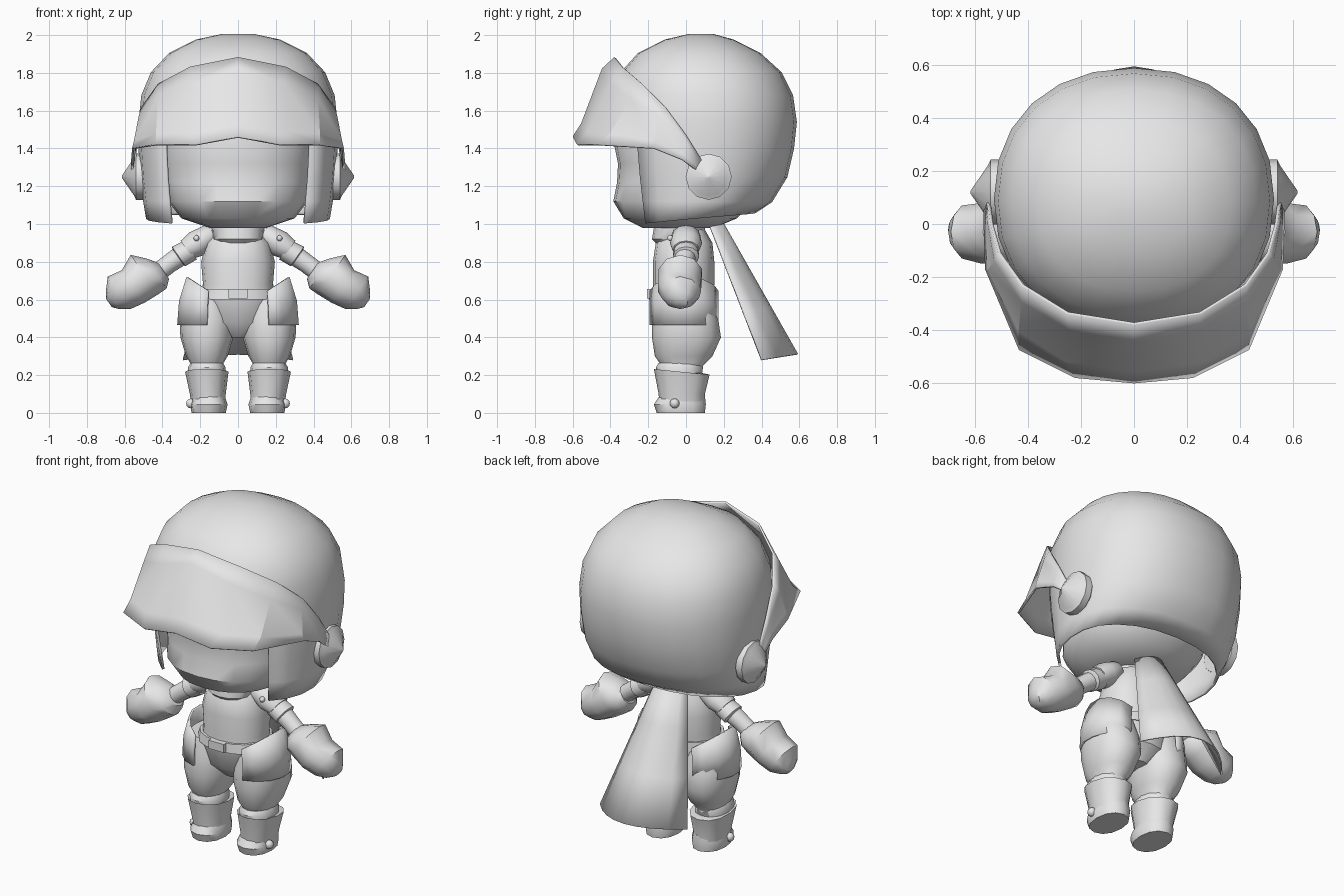
import bpy, bmesh, math
from mathutils import Vector

if "Cube" in bpy.data.objects:
    bpy.data.objects.remove(bpy.data.objects["Cube"])

grey = bpy.data.materials.new("plain_grey")
grey.use_nodes = True
grey.diffuse_color = (.8, .8, .8, 1)
grey.node_tree.nodes["Principled BSDF"].inputs["Base Color"].default_value = (.8, .8, .8, 1)


def finish(name, bm, mirror=False, thick=0, angle=40):
    """Turn a bmesh into a smooth-shaded object, optionally mirrored and thickened."""
    bmesh.ops.recalc_face_normals(bm, faces=bm.faces)
    mesh = bpy.data.meshes.new(name)
    bm.to_mesh(mesh)
    bm.free()
    mesh.materials.append(grey)
    mesh.shade_smooth()
    mesh.set_sharp_from_angle(angle=math.radians(angle))
    obj = bpy.data.objects.new(name, mesh)
    bpy.context.scene.collection.objects.link(obj)
    if mirror:
        obj.modifiers.new("Mirror", 'MIRROR')
    if thick:
        mod = obj.modifiers.new("Solidify", 'SOLIDIFY')
        mod.thickness = thick
        mod.offset = 0
    return obj


def skin(rows, closed=True, caps=True):
    """Bridge rows of points with quads."""
    bm = bmesh.new()
    grid = [[bm.verts.new(p) for p in row] for row in rows]
    n = len(rows[0])
    for low, high in zip(grid, grid[1:]):
        for i in range(n if closed else n - 1):
            j = (i + 1) % n
            bm.faces.new((low[i], low[j], high[j], high[i]))
    if closed and caps:
        bm.faces.new(grid[0])
        bm.faces.new(grid[-1])
    return bm


def oval(center, u, v, n=16, power=2.2):
    """Rounded ring spanned by two half-axis vectors."""
    pts = []
    for i in range(n):
        a = math.tau * i / n
        c, s = math.cos(a), math.sin(a)
        c = math.copysign(abs(c) ** (2 / power), c)
        s = math.copysign(abs(s) ** (2 / power), s)
        pts.append(Vector(center) + Vector(u) * c + Vector(v) * s)
    return pts


def level(z, rx, front, back, cx=0, n=16):
    """Horizontal ring from its half width and front/back limits."""
    return oval((cx, (front + back) / 2, z), (rx, 0, 0), (0, (back - front) / 2, 0), n)


def stack(name, levels, cx=0, n=16, **kw):
    return finish(name, skin([level(*row, cx=cx, n=n) for row in levels]), **kw)


def ball(name, center, radius):
    bm = bmesh.new()
    bmesh.ops.create_uvsphere(bm, u_segments=10, v_segments=6, radius=radius)
    bmesh.ops.translate(bm, verts=bm.verts, vec=center)
    finish(name, bm, mirror=True)


# Head inside the helmet
stack("head", [(.98, .15, -.23, .15), (1.03, .30, -.33, .27), (1.12, .37, -.385, .36),
               (1.22, .39, -.365, .4), (1.32, .4, -.36, .42), (1.42, .41, -.38, .43),
               (1.56, .4, -.34, .42)], n=24)

# Helmet shell, open in front of the face
helmet_levels = [(1.025, .48, -.30, .36), (1.12, .495, -.33, .45), (1.25, .51, -.36, .53),
                 (1.4, .52, -.38, .565), (1.54, .52, -.39, .58), (1.68, .505, -.385, .56),
                 (1.8, .455, -.34, .50), (1.9, .36, -.25, .39), (1.97, .22, -.11, .25),
                 (2, .08, .02, .14)]
rings = [level(*row, n=24) for row in helmet_levels]
for p in rings[0]:
    p.z += p.y / 10
bm = skin(rings, caps=False)
bm.verts.ensure_lookup_table()
bm.faces.new(bm.verts[-24:])
opening = [f for f in bm.faces if f.calc_center_median().z < 1.5
           and f.calc_center_median().y < 0 and abs(f.calc_center_median().x) < .36]
bmesh.ops.delete(bm, geom=opening, context='FACES')
finish("helmet", bm, thick=.014)

# Raised visor: upper band, main plate and lower lip
visor_rows = [
    [(0, -.375, 1.88), (.25, -.335, 1.83), (.42, -.23, 1.74), (.505, -.11, 1.62),
     (.535, 0, 1.47), (.545, .08, 1.34)],
    [(0, -.44, 1.82), (.24, -.395, 1.74), (.42, -.29, 1.66), (.52, -.14, 1.57),
     (.545, 0, 1.43), (.55, .08, 1.32)],
    [(0, -.55, 1.53), (.25, -.515, 1.49), (.43, -.4, 1.475), (.545, -.17, 1.44),
     (.55, -.02, 1.37), (.555, .06, 1.3)],
    [(0, -.595, 1.46), (.22, -.575, 1.42), (.43, -.47, 1.42), (.555, -.17, 1.4),
     (.56, -.02, 1.34), (.56, .06, 1.28)]]
finish("visor", skin(visor_rows, closed=False), mirror=True, thick=.012, angle=25)

# Visor hinges with pointed caps
hinge = [(.49, .11), (.5, .122), (.54, .122), (.55, .1), (.615, .006)]
finish("visor_hinge", skin([oval((x, .12, 1.25), (0, r, 0), (0, 0, r), 12, 2)
                            for x, r in hinge]), mirror=True)

# Torso, collar, belt and pelvis
stack("torso", [(.6, .2, -.18, .14), (.68, .185, -.175, .15), (.8, .195, -.175, .15),
                (.9, .17, -.16, .14), (.97, .12, -.1, .1)])
stack("collar", [(.88, .1, -.14, .08), (.92, .135, -.18, .1), (.98, .14, -.17, .1),
                 (1, .1, -.13, .08)])
stack("belt", [(.6, .22, -.195, .155), (.655, .205, -.19, .155)])
stack("pelvis", [(.4, .06, -.08, .08), (.48, .18, -.16, .15), (.62, .22, -.185, .15)])
bm = bmesh.new()
bmesh.ops.create_cube(bm, size=1)
bmesh.ops.scale(bm, verts=bm.verts, vec=(.1, .025, .05))
bmesh.ops.translate(bm, verts=bm.verts, vec=(0, -.195, .63))
finish("belt_buckle", bm)

# Hip guards wrapped around the outer thighs
guard = []
for bottom, reach in ((0, .14), (.5, .18), (1, .19)):
    row = []
    for i in range(8):
        a = math.radians(-80 + 160 * i / 7)
        top = .63 + .09 * math.cos(a)
        row.append((.13 + reach * math.cos(a), -.01 + .18 * math.sin(a),
                    top + (.465 - top) * bottom))
    guard.append(row)
finish("hip_guard", skin(guard, closed=False), mirror=True, thick=.012)

# Baggy legs and boots
stack("leg", [(.16, .075, -.09, .08), (.25, .08, -.13, .09), (.3, .11, -.165, .14),
              (.4, .14, -.18, .185), (.5, .145, -.18, .17), (.62, .11, -.15, .13)],
      cx=.165, mirror=True)
stack("knee_cuff", [(.19, .095, -.15, .08), (.24, .1, -.16, .09), (.265, .085, -.145, .08)],
      cx=.165, n=12, mirror=True)
shaft = [level(z, r, f, b, cx, 12) for z, r, f, b, cx in
         [(.03, .09, -.14, .1, .155), (.1, .095, -.145, .1, .16), (.215, .115, -.17, .125, .165),
          (.21, .09, -.14, .09, .165)]]
for p in shaft[2]:
    p.z -= p.y / 10
finish("boot_shaft", skin(shaft), mirror=True)
stack("boot_foot", [(0, .09, -.155, .1), (.045, .1, -.17, .105), (.09, .085, -.14, .1)],
      cx=.155, n=12, mirror=True)
ball("boot_stud", (.25, -.06, .05), .026)

# Arms: rings set along a line sloping down from the shoulder
shoulder = Vector((.2, 0, .91))
along = Vector((.82, 0, -.57))
across = Vector((.57, 0, .82))


def arm_part(name, sections, n=12):
    rows = []
    for t, low, high, width, y in sections:
        c = shoulder + along * t + across * (low + high) / 2 + Vector((0, y, 0))
        rows.append(oval(c, across * (high - low) / 2, (0, width, 0), n, 2))
    finish(name, skin(rows), mirror=True)


arm_part("arm", [(-.08, -.05, .05, .06, 0), (.1, -.06, .05, .06, 0),
                 (.2, -.055, .045, .05, -.01), (.32, -.06, .04, .05, -.02)])
arm_part("shoulder_pad", [(-.1, -.04, .03, .04, 0), (-.065, -.065, .055, .075, 0),
                          (.02, -.075, .07, .085, 0), (.085, -.055, .06, .07, 0)])
arm_part("upper_arm_band", [(.07, -.07, .05, .066, 0), (.14, -.065, .06, .07, 0),
                            (.15, -.05, .04, .05, 0)])
arm_part("gauntlet", [(.25, -.07, .035, .06, -.02), (.29, -.105, .09, .1, -.03),
                      (.345, -.105, .15, .12, -.03), (.43, -.1, .11, .12, -.035),
                      (.51, -.085, .125, .105, -.03), (.56, -.05, .07, .07, -.03),
                      (.585, -.02, .035, .03, -.02)], 10)
ball("shoulder_stud", (.22, -.083, .925), .016)

# Flared cape
cape = []
for i in range(4):
    k = i / 3
    row = []
    for j in range(9):
        s = j / 4 - 1
        top = Vector((.09 * s, .17 - .06 * s * s, 1.05 - .02 * s * s))
        hem = Vector((.29 * s, .59 - .19 * s * s, .31 - .03 * s * s))
        row.append(top.lerp(hem, k))
    cape.append(row)
finish("cape", skin(cape, closed=False), thick=.008)
